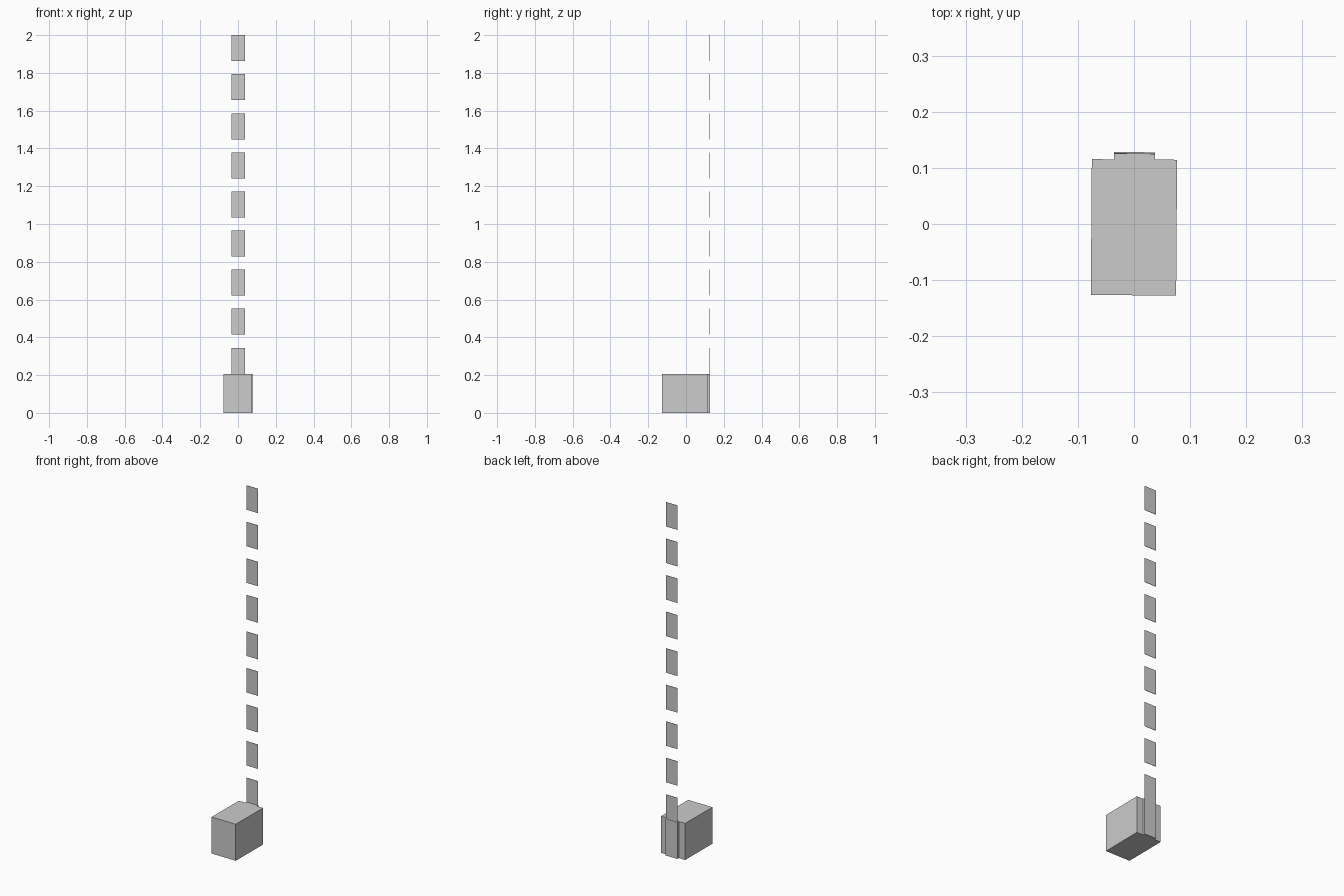
import bpy, math
from mathutils import Matrix

if "Cube" in bpy.data.objects:
    bpy.data.objects.remove(bpy.data.objects["Cube"])

TURN = Matrix.Rotation(math.radians(-0.4), 4, 'Z')  # whole model is turned very slightly


def box(name, x, y, z):
    """Axis-aligned box from (min, max) ranges, turned with the model."""
    bpy.ops.mesh.primitive_cube_add(size=1)
    ob = bpy.context.object
    ob.name = name
    size = Matrix.Diagonal((x[1] - x[0], y[1] - y[0], z[1] - z[0], 1))
    centre = Matrix.Translation((sum(x) / 2, sum(y) / 2, sum(z) / 2))
    ob.data.transform(TURN @ centre @ size)
    return ob


# Main block and the narrow raised strip on its back
box("base_block", (-0.076, 0.076), (-0.127, 0.115), (0, 0.207))
box("back_strip", (-0.0365, 0.0365), (0.114, 0.128), (0, 0.207))

# Dashed column of thin plates rising from the strip
PITCH = 2 / (9 + 2 / 3)
plate = box("dash_plates", (-0.0365, 0.0365), (0.1245, 0.126), (0, PITCH * 2 / 3))
arr = plate.modifiers.new("dashes", 'ARRAY')
arr.count = 10
arr.use_relative_offset = False
arr.use_constant_offset = True
arr.constant_offset_displace = (0, 0, PITCH)
